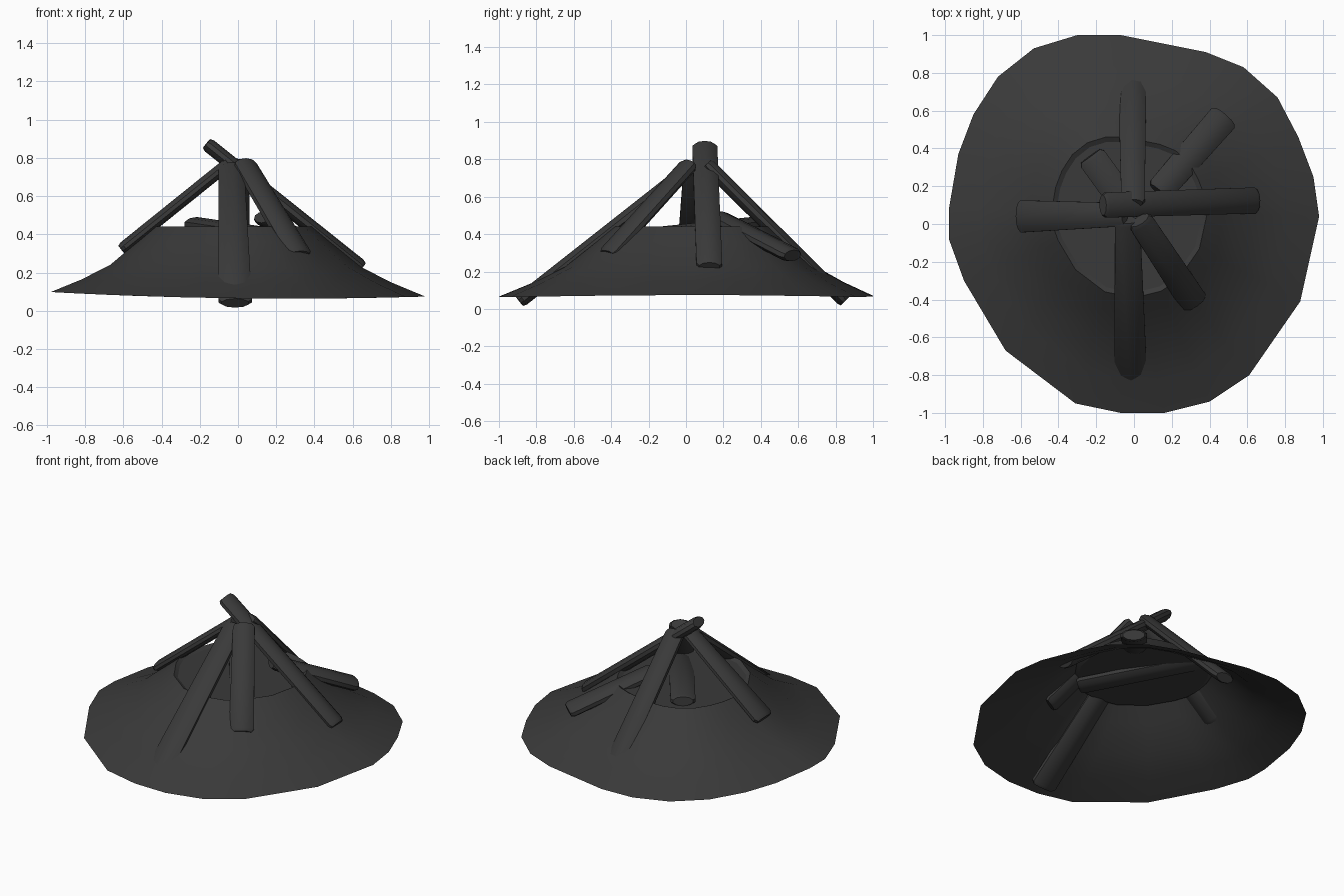
import bpy, bmesh, math
from mathutils import Vector

cube = bpy.data.objects.get("Cube")
if cube:
    bpy.data.objects.remove(cube, do_unlink=True)


def make_material(name, value):
    mat = bpy.data.materials.new(name)
    mat.use_nodes = True
    color = (value, value, value, 1)
    mat.diffuse_color = color
    mat.node_tree.nodes["Principled BSDF"].inputs["Base Color"].default_value = color
    return mat


charcoal = make_material("charcoal", 0.042)


def finish(bm, name, angle):
    mesh = bpy.data.meshes.new(name)
    bm.to_mesh(mesh)
    bm.free()
    mesh.materials.append(charcoal)
    obj = bpy.data.objects.new(name, mesh)
    bpy.context.collection.objects.link(obj)
    bpy.ops.object.select_all(action="DESELECT")
    obj.select_set(True)
    bpy.context.view_layer.objects.active = obj
    bpy.ops.object.shade_smooth_by_angle(angle=math.radians(angle))
    return obj


def bridge(bm, rings):
    for a, b in zip(rings, rings[1:]):
        for i in range(len(a)):
            j = (i + 1) % len(a)
            bm.faces.new((a[i], a[j], b[j], b[i]))


# Ash mound: uneven outline shrinking upwards to an open rim
outline = [(.98, .04), (.95, .25), (.87, .46), (.76, .67), (.58, .83), (.38, .91),
           (-.07, 1), (-.3, 1), (-.53, .93), (-.72, .78), (-.85, .58), (-.93, .37),
           (-.98, .08), (-.98, -.08), (-.9, -.3), (-.68, -.67), (-.31, -.95),
           (-.07, -1), (.16, -1), (.4, -.94), (.61, -.8), (.88, -.41)]
levels = [(1, .065), (.83, .14), (.67, .225), (.51, .36), (.42, .44)]
bm = bmesh.new()
rings = []
for scale, z in levels:
    shift = .04 * (1 - scale) / .58
    sag = (scale - .42) / .58
    rings.append([bm.verts.new((x * scale - shift * .6, y * scale + shift,
                                z + sag * (.022 * x * x - .012 * x)))
                  for x, y in outline])
bridge(bm, rings)
finish(bm, "ash_mound", 30)

# Shallow bed closing the rim of the mound
bm = bmesh.new()
rim = [[bm.verts.new((x * s - .024, y * s + .04, z)) for x, y in outline]
       for s, z in ((.42, .44), (.395, .425))]
bridge(bm, rim)
bm.faces.new(rim[-1])
finish(bm, "ash_bed", 20)


def log(name, top, bottom, w_top=.15, w_bottom=.175, thick=.075, sides=10):
    """Flattened log between two points, with softened ends."""
    top, bottom = Vector(top), Vector(bottom)
    along = (bottom - top).normalized()
    wide = along.cross(Vector((0, 0, 1))).normalized()
    deep = wide.cross(along)
    length = (bottom - top).length
    bm = bmesh.new()
    rings = []
    for d, grow in ((0, .8), (.02, 1), (length - .02, 1), (length, .8)):
        width = w_top + (w_bottom - w_top) * d / length
        ring = []
        for i in range(sides):
            a = math.tau * (i + .5) / sides
            ring.append(bm.verts.new(top + along * d
                                     + wide * math.cos(a) * grow * width / 2
                                     + deep * math.sin(a) * grow * thick / 2))
        rings.append(ring)
    bridge(bm, rings)
    bm.faces.new(rings[0])
    bm.faces.new(rings[-1])
    bmesh.ops.recalc_face_normals(bm, faces=bm.faces)
    finish(bm, name, 40)


# Leaning logs
log("front_log", (-.035, .02, .755), (-.015, -.89, .04), w_top=.14, w_bottom=.185)
log("back_log", (-.005, .11, .775), (-.01, .85, .04), w_top=.13, w_bottom=.16)
log("right_log", (-.05, .05, .77), (-.61, .04, .32), w_top=.13, w_bottom=.18, thick=.065)
log("left_log", (-.165, .1, .875), (.65, .125, .225), w_top=.14, w_bottom=.145)
log("front_left_log", (.03, .02, .775), (.32, -.42, .29), w_top=.14, w_bottom=.16, thick=.08)

# Fallen logs lying in and over the ash
log("bed_log", (-.23, .36, .455), (.22, -.26, .39), w_top=.16, w_bottom=.16)
log("fallen_log", (.13, .17, .49), (.48, .57, .285), w_top=.15, w_bottom=.17, thick=.08)
